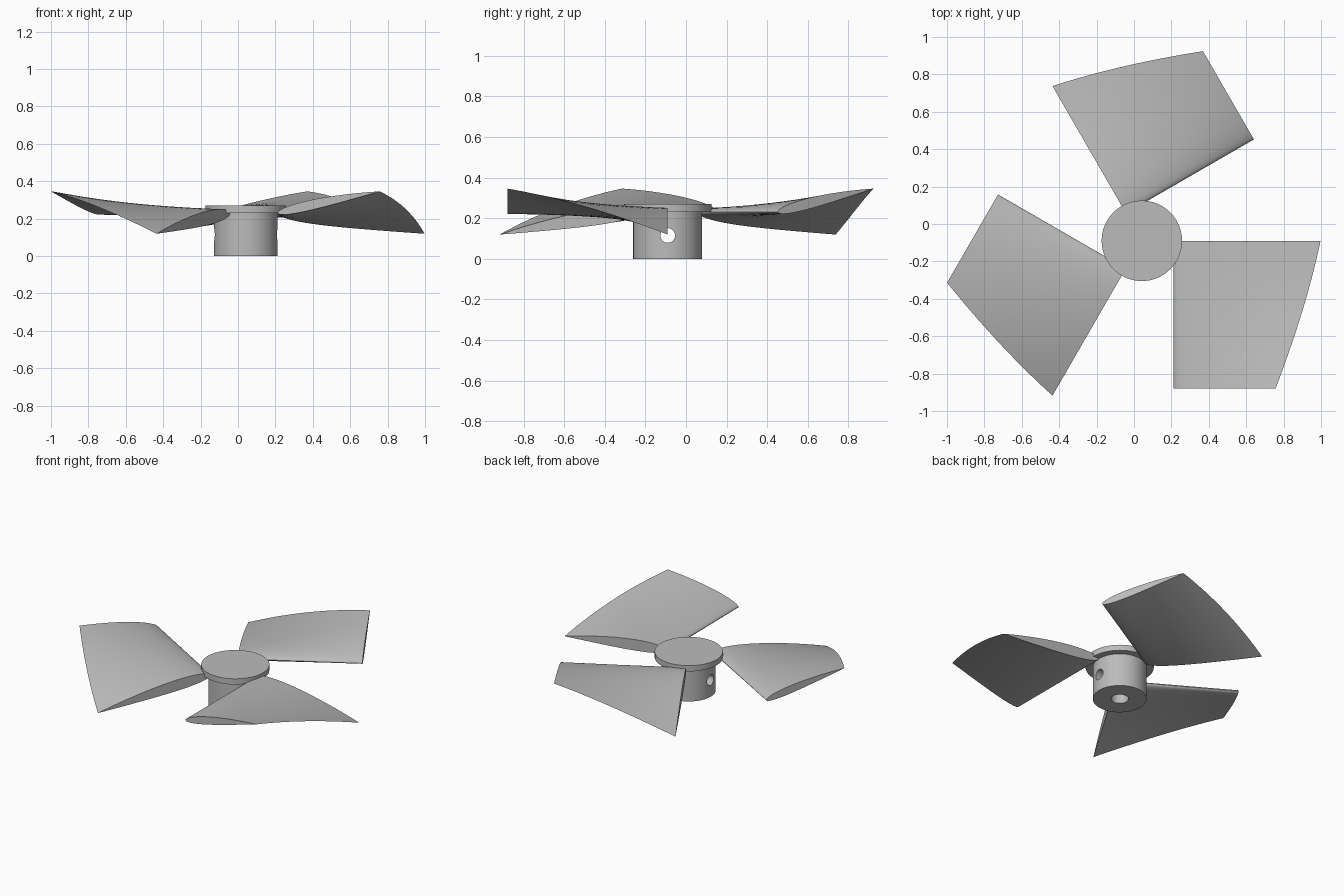
import bpy, bmesh
from math import sin, cos, pi, radians, sqrt
from mathutils import Matrix, Vector

cube = bpy.data.objects.get("Cube")
if cube:
    bpy.data.objects.remove(cube, do_unlink=True)

CENTRE = Vector((0.042, -0.09, 0))
SPAN = 0.79
HUB_R = 0.17

grey = bpy.data.materials.new("plain_grey")
grey.use_nodes = True
grey.diffuse_color = (0.5, 0.5, 0.5, 1)
grey.node_tree.nodes["Principled BSDF"].inputs["Base Color"].default_value = (0.5, 0.5, 0.5, 1)


def cylinder(name, radius, depth, z, rotation=(0, 0, 0), sides=64):
    bpy.ops.mesh.primitive_cylinder_add(vertices=sides, radius=radius, depth=depth,
                                        location=CENTRE + Vector((0, 0, z)), rotation=rotation)
    obj = bpy.context.object
    obj.name = name
    obj.data.materials.append(grey)
    return obj


def smooth(obj, angle=35):
    bpy.ops.object.select_all(action="DESELECT")
    obj.select_set(True)
    bpy.context.view_layer.objects.active = obj
    bpy.ops.object.shade_smooth_by_angle(angle=radians(angle))


def drill(obj, cutter):
    mod = obj.modifiers.new("drill", "BOOLEAN")
    mod.operation = "DIFFERENCE"
    mod.solver = "EXACT"
    mod.object = cutter
    bpy.context.view_layer.objects.active = obj
    bpy.ops.object.modifier_apply(modifier=mod.name)
    bpy.data.objects.remove(cutter, do_unlink=True)


# Hub with a shaft bore from below and a pin hole across it
hub = cylinder("hub", HUB_R, 0.235, 0.1175)
drill(hub, cylinder("shaft_cutter", 0.055, 0.4, 0.0, sides=32))
drill(hub, cylinder("pin_cutter", 0.036, 1, 0.115, (0, pi / 2, 0), 32))
smooth(hub)

# Round cap on the hub
smooth(cylinder("hub_cap", 0.215, 0.04, 0.25))


def airfoil(steps=24):
    """Closed unit-chord profile with a round nose and a sharp tail."""
    def half(t):
        return 0.475 * (0.2969 * sqrt(t) - 0.126 * t - 0.3516 * t**2 + 0.2843 * t**3 - 0.1036 * t**4)
    ts = [(1 - cos(pi * i / steps)) / 2 for i in range(steps + 1)]
    camber = lambda t: 0.04 * t * (1 - t)
    upper = [(t, camber(t) + half(t)) for t in reversed(ts)]
    lower = [(t, camber(t) - half(t)) for t in ts[1:-1]]
    return upper + lower


# Blade: airfoil sections that shorten and twist about the nose along the span
def blade(name, angle, sections=20):
    bm = bmesh.new()
    rings = []
    for i in range(sections + 1):
        s = i / sections
        chord = 0.793 + (0.557 - 0.793) * s + 0.03 * s * (1 - s)
        twist = radians(-8 + 20 * s)
        rings.append([bm.verts.new((HUB_R + chord * (t * cos(twist) - h * sin(twist)),
                                    -SPAN * s,
                                    0.23 + chord * (t * sin(twist) + h * cos(twist))))
                      for t, h in airfoil()])
    for a, b in zip(rings, rings[1:]):
        for j in range(len(a)):
            k = (j + 1) % len(a)
            bm.faces.new((a[j], a[k], b[k], b[j]))
    bm.faces.new(rings[0])
    bm.faces.new(rings[-1])
    bmesh.ops.recalc_face_normals(bm, faces=bm.faces)
    bm.transform(Matrix.Translation(CENTRE) @ Matrix.Rotation(angle, 4, "Z"))
    mesh = bpy.data.meshes.new(name)
    bm.to_mesh(mesh)
    bm.free()
    mesh.materials.append(grey)
    obj = bpy.data.objects.new(name, mesh)
    bpy.context.collection.objects.link(obj)
    smooth(obj, 40)


for i, side in enumerate(("left", "back", "right")):
    blade(side + "_blade", i * 2 * pi / 3)
